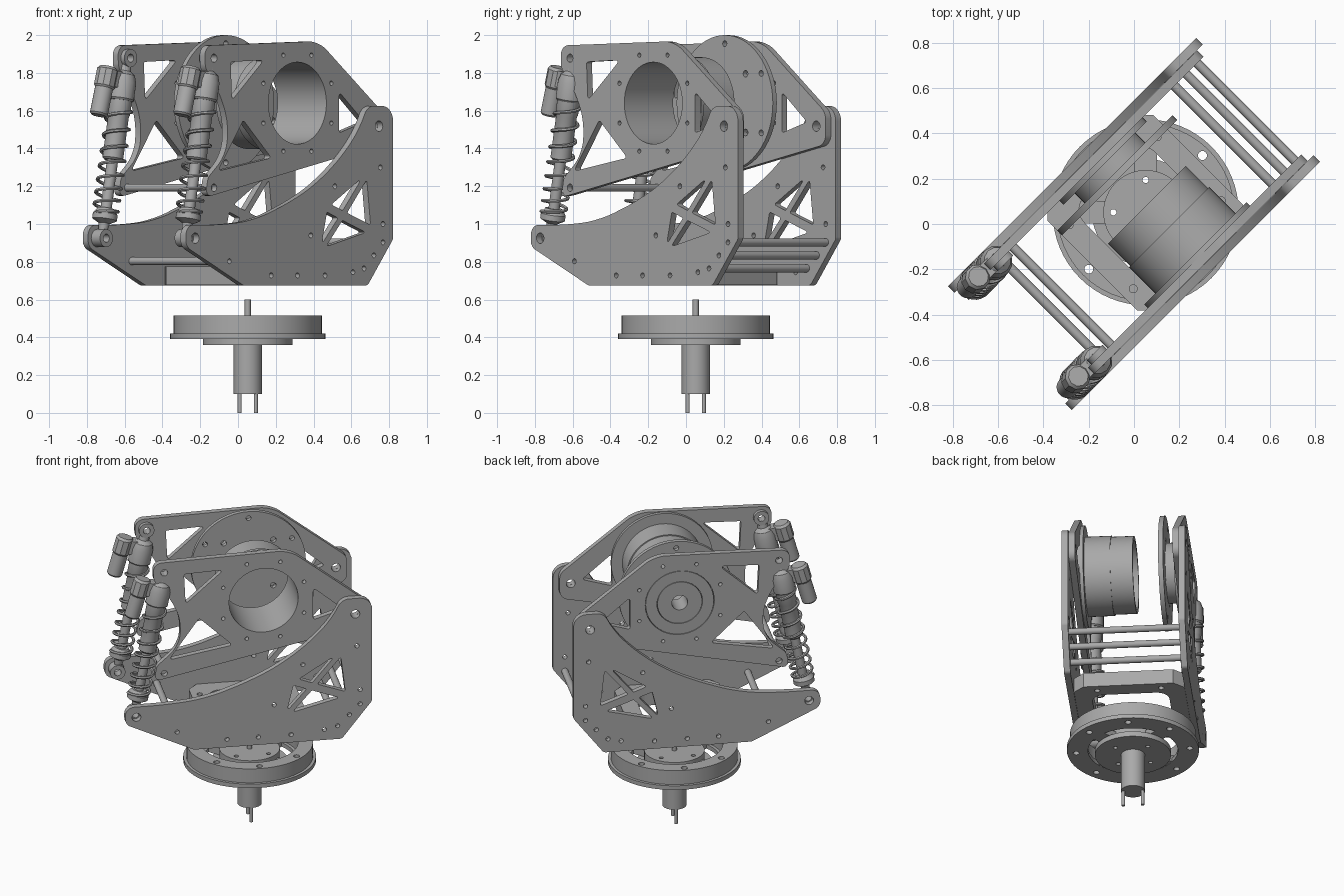
import bpy, bmesh, math
from mathutils import Vector, Matrix
from mathutils.geometry import interpolate_bezier

cube = bpy.data.objects.get("Cube")
if cube:
    bpy.data.objects.remove(cube, do_unlink=True)

metal = bpy.data.materials.new("brushed_grey")
metal.use_nodes = True
GREY = (0.4, 0.4, 0.4, 1)
metal.diffuse_color = GREY
metal.node_tree.nodes["Principled BSDF"].inputs["Base Color"].default_value = GREY

# The machine is turned 45 degrees: u runs along the plates, v across them
U = Vector((1, 1, 0)).normalized()
V = Vector((1, -1, 0)).normalized()
Z = Vector((0, 0, 1))


def frame(x, y, z, origin=(0, 0, 0)):
    m = Matrix((x, y, z)).transposed().to_4x4()
    m.translation = origin
    return m


UPRIGHT = frame(U, Z, V)
FLAT = frame(U, -V, Z)
parts = []


def add(name, mesh):
    obj = bpy.data.objects.new(name, mesh)
    bpy.context.collection.objects.link(obj)
    mesh.materials.clear()
    mesh.materials.append(metal)
    parts.append(obj)
    return obj


def curve_mesh(curve, matrix):
    tmp = bpy.data.objects.new("tmp", curve)
    mesh = bpy.data.meshes.new_from_object(tmp)
    bpy.data.objects.remove(tmp)
    bm = bmesh.new()
    bm.from_mesh(mesh)
    bmesh.ops.remove_doubles(bm, verts=bm.verts, dist=0.0001)
    bmesh.ops.transform(bm, matrix=matrix, verts=bm.verts)
    bmesh.ops.recalc_face_normals(bm, faces=bm.faces)
    bm.to_mesh(mesh)
    bm.free()
    return mesh


def extrude(name, loops, lo, hi, matrix=UPRIGHT):
    """Flat outline with holes, given thickness from lo to hi."""
    curve = bpy.data.curves.new(name, "CURVE")
    curve.dimensions = "2D"
    curve.fill_mode = "BOTH"
    curve.extrude = (hi - lo) / 2
    for loop in loops:
        spline = curve.splines.new("POLY")
        spline.points.add(len(loop) - 1)
        for point, co in zip(spline.points, loop):
            point.co = (co[0], co[1], 0, 1)
        spline.use_cyclic_u = True
    return add(name, curve_mesh(curve, matrix @ Matrix.Translation((0, 0, (lo + hi) / 2))))


def circle(x, y, r, n=48):
    return [(x + r * math.cos(2 * math.pi * i / n), y + r * math.sin(2 * math.pi * i / n)) for i in range(n)]


def bolt_circle(x, y, ring, r, count, start=0.0):
    angles = [start + 2 * math.pi * i / count for i in range(count)]
    return [circle(x + ring * math.cos(a), y + ring * math.sin(a), r, 12) for a in angles]


def rounded(corners, radius=None):
    """Polygon with a fillet on every corner."""
    out, n = [], len(corners)
    for i, c in enumerate(corners):
        p = Vector((c[0], c[1], 0))
        r = radius or c[2]
        a = Vector((*corners[i - 1][:2], 0)) - p
        b = Vector((*corners[(i + 1) % n][:2], 0)) - p
        t = min(r / math.tan(a.angle(b) / 2), 0.48 * a.length, 0.48 * b.length)
        p1, p2 = p + a.normalized() * t, p + b.normalized() * t
        out += interpolate_bezier(p1, p1.lerp(p, 0.55), p2.lerp(p, 0.55), p2, 8)
    return out


def lathe(name, profile, matrix, n=32):
    """Solid of revolution from (radius, height) pairs, capped at both ends."""
    bm = bmesh.new()
    rings = [[bm.verts.new((x, y, h)) for x, y in circle(0, 0, r, n)] for r, h in profile]
    for low, high in zip(rings, rings[1:]):
        for i in range(n):
            j = (i + 1) % n
            bm.faces.new((low[i], low[j], high[j], high[i]))
    bm.faces.new(rings[0][::-1])
    bm.faces.new(rings[-1])
    bmesh.ops.transform(bm, matrix=matrix, verts=bm.verts)
    mesh = bpy.data.meshes.new(name)
    bm.to_mesh(mesh)
    bm.free()
    return add(name, mesh)


# Shared positions in (u, z)
HUB, PIVOT = (0.10, 1.64), (0.67, 1.518)
EYE_TOP, EYE_LOW = (-0.524, 1.878), (-0.706, 0.925)

# Upper arm outline and its openings
arm = [rounded([(-.595, 1.945, .065), (.26, 1.968, .2), (.74, 1.59, .07), (.74, 1.422, .06),
                (-.59, 1.14, .05), (-.57, 1.245, .05), (-.44, 1.36, 9), (-.415, 1.5, 9),
                (-.455, 1.65, 9), (-.59, 1.83, .06)]),
       circle(*HUB, .217), circle(*PIVOT, .028, 20), circle(*EYE_TOP, .025, 20),
       circle(-.524, 1.192, .02, 16)]
for tri in ([(-.40, 1.858), (-.15, 1.868), (-.39, 1.655)],
            [(-.305, 1.55), (-.495, 1.28), (-.095, 1.35)],
            [(.412, 1.70), (.60, 1.54), (.412, 1.482)]):
    arm.append(rounded(tri, .012))
arm += bolt_circle(*HUB, .275, .012, 8, math.pi / 8)

# Lower side plate outline, crossed window and bolt holes
side = [rounded([(-.776, .995, .065), (-.50, .995, 9), (-.26, 1.02, 9), (.03, 1.125, 9), (.23, 1.23, 9),
                 (.41, 1.375, 9), (.52, 1.50, 9), (.585, 1.625, .07), (.775, 1.625, .08),
                 (.775, .92, .03), (.585, .675, .03), (-.345, .675, .03), (-.776, .88, .05)]),
        circle(*PIVOT, .028, 20), circle(*EYE_LOW, .028, 20)]
window = [Vector(p) for p in ((.235, .87), (.285, 1.085), (.575, 1.265), (.61, .965))]
middle = Vector((.39, 1.045))
for i, p in enumerate(window):
    q = window[(i + 1) % 4]
    tip = middle.lerp((p + q) / 2, .2)
    side.append(rounded([p.lerp(q, .1), q.lerp(p, .1), tip], .008))
for p in ((.16, .94), (.34, 1.2), (.68, 1.3), (.70, 1.0), (-.137, .728), (.06, .728), (.266, .728),
          (.475, .745), (-.45, .803), (.70, .903), (.632, .834), (.558, .765)):
    side.append(circle(*p, .014, 12))

# Shock absorber frame: local z follows the axis from lower to upper eye
axis = (U * (EYE_TOP[0] - EYE_LOW[0]) + Z * (EYE_TOP[1] - EYE_LOW[1])).normalized()
across = V.cross(axis)


def shock(tag, v):
    base = frame(across, axis.cross(across), axis, U * EYE_LOW[0] + Z * EYE_LOW[1] + V * v)
    lathe(tag + "_shock_lower_seat", [(.022, .03), (.03, .08), (.066, .10), (.066, .13), (.045, .16)], base)
    lathe(tag + "_shock_rod", [(.03, .12), (.03, .48)], base, 20)
    lathe(tag + "_shock_body", [(.045, .42), (.055, .43), (.055, .66), (.06, .67), (.06, .78)], base)
    lathe(tag + "_shock_collar", [(.064, .74), (.072, .75), (.072, .84), (.06, .88), (.035, .90), (.03, .95)], base, 12)
    for label, eye in (("lower", EYE_LOW), ("upper", EYE_TOP)):
        extrude(f"{tag}_shock_{label}_eye", [circle(*eye, .048, 24), circle(*eye, .022, 16)], v - .033, v + .033)
    # Coil spring
    curve = bpy.data.curves.new("spring", "CURVE")
    curve.dimensions = "3D"
    curve.bevel_depth = .0095
    curve.bevel_resolution = 1
    spline = curve.splines.new("POLY")
    count, turns = 176, 8
    spline.points.add(count)
    for i, point in enumerate(spline.points):
        t = i / count
        a = t * turns * 2 * math.pi
        point.co = (.066 * math.cos(a), .066 * math.sin(a), .13 + .62 * (.7 * t + .3 * t * t), 1)
    add(tag + "_shock_spring", curve_mesh(curve, base))
    # Side reservoir and its bridge
    can = base.copy()
    can.translation = U * -.722 + Z * 1.575 + V * (v - .01)
    can = can @ Matrix.Rotation(math.radians(-5), 4, "Y")
    lathe(tag + "_reservoir", [(.04, 0), (.048, .01), (.048, .18)], can, 24)
    lathe(tag + "_reservoir_cap", [(.05, .15), (.057, .16), (.057, .25), (.045, .265)], can, 10)
    extrude(tag + "_reservoir_bridge", [[(-.70, 1.74), (-.56, 1.71), (-.54, 1.80), (-.69, 1.82)]], v - .04, v + .03)


for tag, s in (("front", 1), ("rear", -1)):
    extrude(tag + "_arm", arm, *sorted((s * .305, s * .345)))
    extrude(tag + "_side_plate", side, *sorted((s * .346, s * .386)))
    shock(tag, s * .312)

# Cross rods between the plates
for i, (u, z, reach) in enumerate(((.70, .903, .35), (.632, .834, .35), (.558, .765, .35),
                                   (-.45, .803, .35), (-.524, 1.192, .31))):
    extrude(f"cross_rod_{i}", [circle(u, z, .021, 20)], -reach, reach)

# Open motor drum on the front arm
bore = circle(*HUB, .217)
extrude("drum_flange", [circle(*HUB, .32, 64), bore], .283, .305)
extrude("drum_outer_shell", [circle(*HUB, .25, 64), bore], .12, .283)
extrude("drum_inner_shell", [circle(*HUB, .243, 64), bore], -.02, .12)

# Drive disc and hub on the rear arm
hole = circle(*HUB, .05, 24)
extrude("drive_disc", [circle(*HUB, .36, 64), hole] + bolt_circle(*HUB, .315, .016, 6, math.pi / 6)
        + bolt_circle(*HUB, .22, .018, 4, math.pi / 4), -.22, -.19)
extrude("drive_hub", [circle(*HUB, .19), hole], -.285, -.22)
extrude("drive_hub_flange", [circle(*HUB, .26), hole], -.305, -.28)
extrude("bearing_outer_ring", [circle(*HUB, .214), circle(*HUB, .143)], -.344, -.305)
extrude("bearing_inner_ring", [circle(*HUB, .14), hole], -.344, -.305)

# Cross frame tying the side plates together
frame_outline = [(-.26, -.28), (-.20, -.345), (.34, -.345), (.40, -.28),
                 (.40, .28), (.34, .345), (-.20, .345), (-.26, .28)]
opening = rounded([(-.15, -.24), (.29, -.24), (.29, .24), (-.15, .24)], .08)
frame_bolts = [circle(u, v, .018, 12) for u in (-.205, .345) for v in (-.2, .2)]
extrude("cross_frame", [frame_outline, opening] + frame_bolts, .677, .775, FLAT)

# Turntable base
C = (.073, 0)
ring_bolts = bolt_circle(*C, .355, .02, 8)
extrude("turntable_ring", [circle(*C, .392, 64), circle(*C, .30, 64)] + ring_bolts, .42, .515, FLAT)
extrude("turntable_flange", [circle(*C, .411, 64), circle(*C, .28, 64)] + ring_bolts, .392, .42, FLAT)
extrude("turntable_lower_plate", [circle(*C, .237)] + bolt_circle(*C, .143, .014, 4, math.pi / 4), .36, .395, FLAT)
extrude("turntable_hub", [circle(*C, .187)] + bolt_circle(*C, .143, .014, 4, math.pi / 4), .395, .475, FLAT)
for i in range(4):
    turn = FLAT @ Matrix.Translation((C[0], 0, 0)) @ Matrix.Rotation((i + .5) * math.pi / 2, 4, "Z")
    extrude(f"turntable_spoke_{i}", [[(.18, -.05), (.32, -.05), (.32, .05), (.18, .05)]], .393, .44, turn)
extrude("spindle", [circle(*C, .016, 16)], .47, .60, FLAT)
extrude("motor_shaft", [circle(*C, .075)], .10, .36, FLAT)
for tag, v in (("left", -.06), ("right", .06)):
    extrude(tag + "_terminal_pin", [circle(C[0], v, .011, 12)], 0, .10, FLAT)

# Smooth round surfaces while keeping the edges crisp
bpy.ops.object.select_all(action="DESELECT")
for obj in parts:
    obj.select_set(True)
bpy.context.view_layer.objects.active = parts[0]
bpy.ops.object.shade_smooth_by_angle(angle=math.radians(32))
